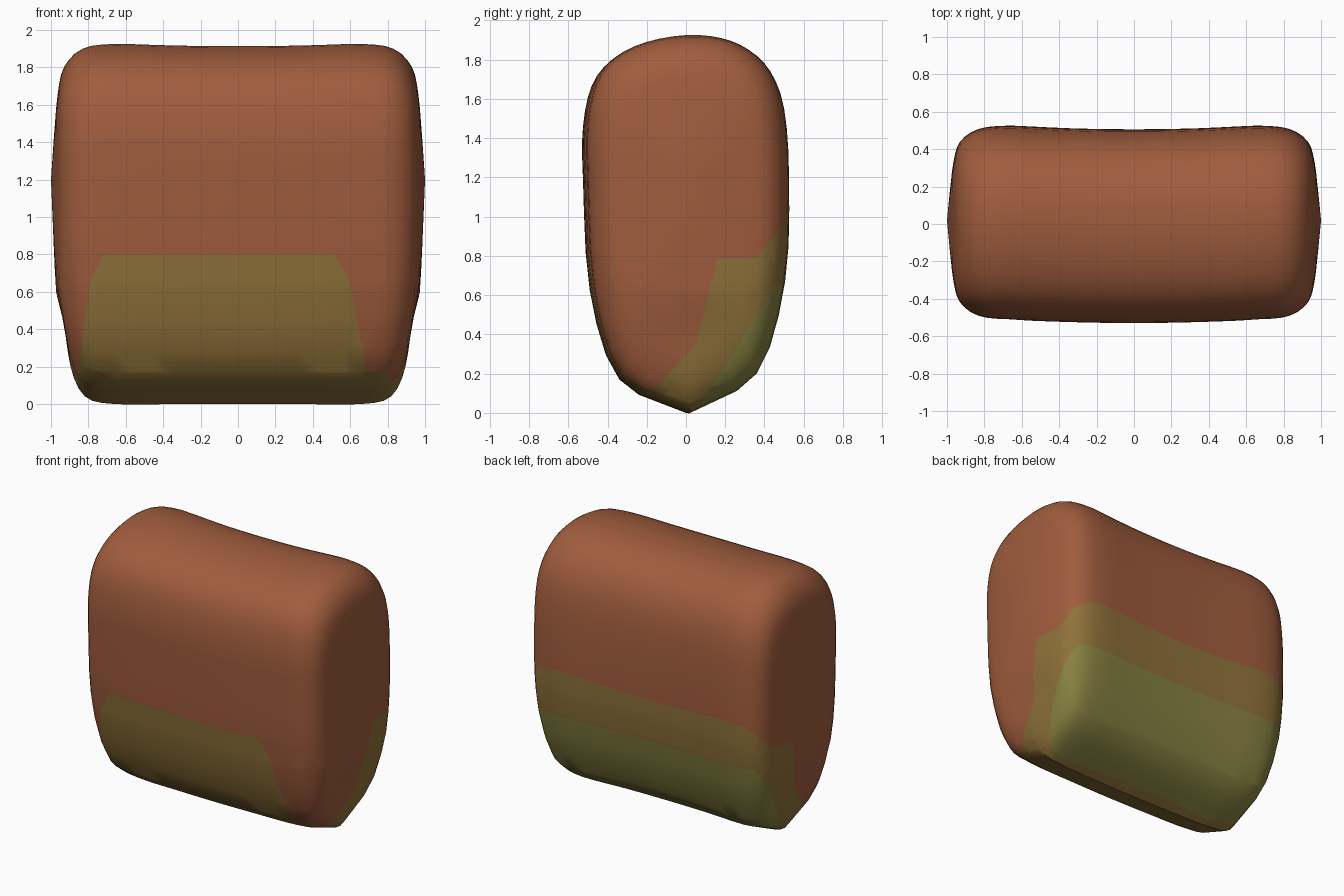
import bpy, bmesh
from mathutils import Vector

cube = bpy.data.objects.get("Cube")
if cube:
    bpy.data.objects.remove(cube)


def material(name, rgb):
    m = bpy.data.materials.new(name)
    m.use_nodes = True
    m.diffuse_color = (*rgb, 1)
    m.node_tree.nodes["Principled BSDF"].inputs["Base Color"].default_value = (*rgb, 1)
    return m


def smooth_path(points, steps):
    """Catmull-Rom curve through the points, with open ends."""
    p = [Vector(q) for q in points]
    p = [2 * p[0] - p[1]] + p + [2 * p[-1] - p[-2]]
    out = []
    for a, b, c, d in zip(p, p[1:], p[2:], p[3:]):
        for i in range(steps):
            t = i / steps
            out.append(0.5 * (2 * b + (c - a) * t + (2 * a - 5 * b + 4 * c - d) * t ** 2
                              + (3 * b - a - 3 * c + d) * t ** 3))
    return out + [p[-2]]


# Side outline (y, z), from the bottom ridge round the back, top and front
outline = smooth_path([
    (.02, 0), (.36, .2), (.505, .67), (.525, 1.2), (.5, 1.55), (.43, 1.74),
    (.32, 1.85), (.18, 1.91), (0, 1.925), (-.2, 1.89), (-.36, 1.81), (-.46, 1.68),
    (-.505, 1.47), (-.505, 1.2), (-.47, .62), (-.32, .17), (.02, 0)], 3)[:-1]

# Half length (x, size), mirrored to make the sections
half = smooth_path([(0, 1), (.33, 1), (.66, 1), (.83, .965), (.93, .83), (.965, .62), (.985, .3)], 3)
sections = [(-x, s) for x, s in reversed(half[1:])] + [(x, s) for x, s in half]
middle = Vector((.02, 1.2))

# Padded body
bm = bmesh.new()
rings = []
for x, size in sections:
    dip = max(0, 1 - (x / .66) ** 2)
    ring = []
    for p in outline:
        q = middle + (p - middle) * size
        low = max(0, .6 - q.y) * (1 - size) * .5
        side = 1 if x > 0 else -1
        ring.append(bm.verts.new((x - side * low, q.x - .02 * dip,
                                  q.y - (.012 * dip if q.y > 1.2 else 0))))
    rings.append(ring)
n = len(outline)
for a, b in zip(rings, rings[1:]):
    for i in range(n):
        j = (i + 1) % n
        bm.faces.new((a[i], a[j], b[j], b[i]))
for ring, x in ((rings[0], -1), (rings[-1], 1)):
    tip = bm.verts.new((x, .02, 1.2))
    for i in range(n):
        bm.faces.new((ring[i], ring[(i + 1) % n], tip))
bmesh.ops.recalc_face_normals(bm, faces=bm.faces)


def line(axis, p, q):
    """Half space to the right of the line p-q, drawn on the axis and z."""
    co, no = Vector((0, 0, p[1])), Vector((0, 0, p[0] - q[0]))
    co[axis], no[axis] = p[0], q[1] - p[1]
    return co, no.normalized()


def below(z):
    return Vector((0, 0, z)), Vector((0, 0, -1))


def facing(y, sign):
    return Vector((0, y, 0)), Vector((0, sign, 0))


def paint(index, planes):
    """Cut the faces along the planes and colour what lies inside them all."""
    inside = list(bm.faces)
    for co, no in planes:
        geom = set(inside)
        for f in inside:
            geom.update(f.edges, f.verts)
        cut = bmesh.ops.bisect_plane(bm, geom=list(geom), plane_co=co, plane_no=no, dist=1e-5)
        faces = set(inside) | {g for g in cut["geom"] if isinstance(g, bmesh.types.BMFace)}
        inside = [f for f in faces if f.is_valid and (f.calc_center_median() - co).dot(no) > 0]
    for f in inside:
        f.material_index = index


# Front patch and its low corner
paint(1, [facing(.1, -1), below(.8), line(0, (.6, .65), (.68, .2)), line(0, (.53, .78), (.6, .65)),
          line(0, (-.85, .2), (-.79, .65)), line(0, (-.79, .65), (-.72, .8))])
paint(1, [facing(.1, -1), below(.17), line(0, (.8, .2), (.84, 0)), line(0, (-.86, 0), (-.84, .2))])
# Side steps and back band
paint(1, [below(.79), line(1, (-.15, .13), (.05, .35)), facing(-.2, 1)])
paint(1, [below(.79), line(1, (.05, .35), (.16, .79))])
paint(1, [facing(.36, 1), line(1, (.36, .79), (.51, .97))])
# Lower back
paint(2, [below(.65), line(1, (.1, .08), (.46, .65))])

mesh = bpy.data.meshes.new("padded_body")
bm.to_mesh(mesh)
bm.free()
body = bpy.data.objects.new("padded_body", mesh)
bpy.context.collection.objects.link(body)
for name, rgb in (("red_brown", (.352, .109, .047)), ("olive_brown", (.275, .168, .042)),
                  ("olive_green", (.246, .223, .054))):
    mesh.materials.append(material(name, rgb))

bpy.ops.object.select_all(action="DESELECT")
body.select_set(True)
bpy.context.view_layer.objects.active = body
bpy.ops.object.shade_smooth_by_angle(angle=.6)
